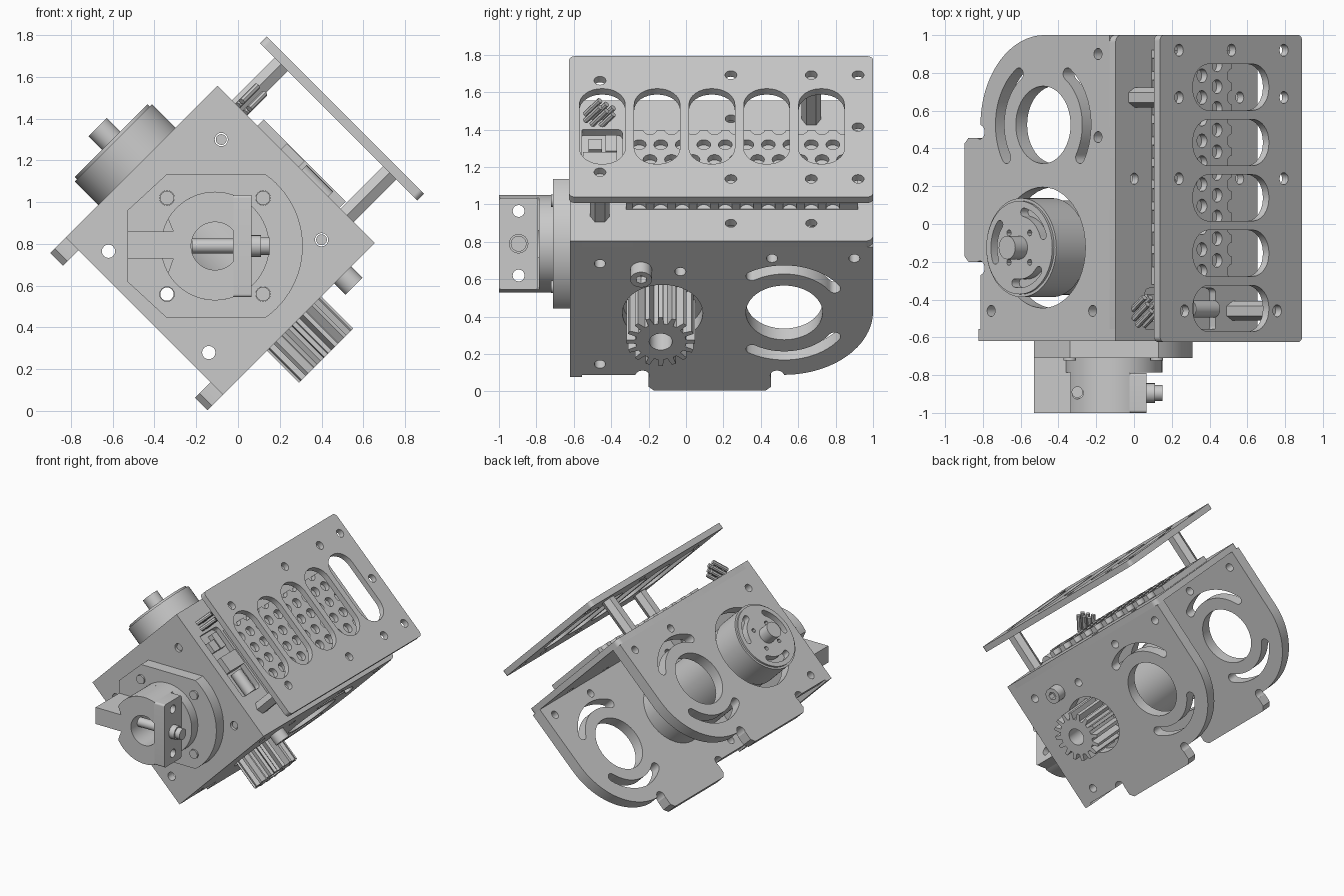
import bpy, bmesh, math
from math import sin, cos, pi, radians
from mathutils import Vector

if "Cube" in bpy.data.objects:
    bpy.data.objects.remove(bpy.data.objects["Cube"])

grey = bpy.data.materials.new("machined grey")
grey.use_nodes = True
grey.diffuse_color = (0.59, 0.59, 0.59, 1)
grey.node_tree.nodes["Principled BSDF"].inputs["Base Color"].default_value = (0.59, 0.59, 0.59, 1)

# The housing is turned 45 degrees about y: U runs up-right, W runs up-left
S = math.sqrt(0.5)
X, Y, Z = Vector((1, 0, 0)), Vector((0, 1, 0)), Vector((0, 0, 1))
U, W = Vector((S, 0, S)), Vector((-S, 0, S))
SIDE, COVER, FRONT, CROSS = (U, Y, W), (Y, W, U), (X, Z, -Y), (Y, Z, X)
TILTED = (Y * 0.8 - U * 0.6, W, U * 0.8 + Y * 0.6)
parts = []


# ---- 2D outlines
def arc(cx, cy, r, a0, a1, n=24):
    return [(cx + r * cos(radians(a0 + (a1 - a0) * i / n)),
             cy + r * sin(radians(a0 + (a1 - a0) * i / n))) for i in range(n + 1)]


def circle(cx, cy, r, n=24):
    return arc(cx, cy, r, 0, 360, n)[:-1]


def rect(x0, x1, y0, y1, r=0):
    if not r:
        return [(x0, y0), (x1, y0), (x1, y1), (x0, y1)]
    return (arc(x0 + r, y0 + r, r, 180, 270, 8) + arc(x1 - r, y0 + r, r, 270, 360, 8)
            + arc(x1 - r, y1 - r, r, 0, 90, 8) + arc(x0 + r, y1 - r, r, 90, 180, 8))


def slot(cx, cy, r, width, a0, a1):
    h = width / 2
    p0, p1 = arc(cx, cy, r, a0, a1, 1)
    return (arc(cx, cy, r + h, a0, a1) + arc(*p1, h, a1, a1 + 180, 8)[1:-1]
            + arc(cx, cy, r - h, a1, a0) + arc(*p0, h, a0 + 180, a0 + 360, 8)[1:-1])


# ---- solids
def add_prism(bm, frame, pts, lo, hi):
    a, b, n = frame
    low = [bm.verts.new(a * p + b * q + n * lo) for p, q in pts]
    top = [bm.verts.new(a * p + b * q + n * hi) for p, q in pts]
    bm.faces.new(low[::-1])
    bm.faces.new(top)
    for i in range(len(pts)):
        j = (i + 1) % len(pts)
        bm.faces.new((low[i], low[j], top[j], top[i]))


def solid(name, frame, *prisms, keep=True):
    bm = bmesh.new()
    for p in prisms:
        add_prism(bm, frame, *p)
    bmesh.ops.recalc_face_normals(bm, faces=bm.faces)
    me = bpy.data.meshes.new(name)
    bm.to_mesh(me)
    bm.free()
    me.materials.append(grey)
    ob = bpy.data.objects.new(name, me)
    bpy.context.collection.objects.link(ob)
    if keep:
        parts.append(ob)
    return ob


def cut(ob, frame, outlines, lo, hi):
    cutter = solid("cutter", frame, *[(o, lo, hi) for o in outlines], keep=False)
    mod = ob.modifiers.new("cut", "BOOLEAN")
    mod.operation, mod.solver, mod.object = "DIFFERENCE", "EXACT", cutter
    mod.use_self = True
    dg = bpy.context.evaluated_depsgraph_get()
    me = bpy.data.meshes.new_from_object(ob.evaluated_get(dg))
    ob.modifiers.clear()
    ob.data = me
    bpy.data.objects.remove(cutter)


AX_U, AX_Y = 0.486, -0.125         # motor axis
NEAR, FAR, T = 0.106, 1.17, 0.085  # housing faces along W, plate thickness
TOP, LID = 1.032, 0.045            # cover face along U, cover thickness

# ---- two side plates with curved rear corner, foot tab and slots
outline = ([(TOP - LID, -0.615), (TOP - LID, 1.0)] + arc(0.5, 0.52, 0.48, 90, 180)
           + [(0.02, 0.455), (-0.07, 0.455), (-0.1, 0.425), (-0.1, -0.17), (-0.07, -0.2),
              (0.02, -0.2), (0.02, -0.615)])
for name, lo, axle_r in (("gear_side_plate", NEAR, 0.215), ("motor_side_plate", FAR - T, 0.32)):
    plate = solid(name, SIDE, (outline, lo, lo + T))
    holes = [circle(0.49, 0.525, 0.205, 48), circle(AX_U, AX_Y, axle_r, 48),
             slot(0.49, 0.525, 0.325, 0.065, 124, 212), slot(0.49, 0.525, 0.325, 0.065, -32, 56),
             circle(0.015, 0.487, 0.037), circle(0.015, -0.233, 0.037)]
    holes += [circle(u, y, 0.03, 16) for u, y in ((0.9, 0.9), (0.9, 0.46), (0.1, -0.46), (0.86, -0.46))]
    if lo == NEAR:
        holes.append(circle(0.8, -0.03, 0.03, 16))
    cut(plate, SIDE, holes, lo - 0.1, lo + T + 0.1)

# ---- front plate and its flange, with a shared bore
CX, CZ = -0.11, 0.79
BOLTS = [(CX + sx * 0.23, CZ + sz * 0.23) for sx in (-1, 1) for sz in (-1, 1)]
BORE = circle(CX, CZ, 0.115, 32)
square = [((u - w) * S, (u + w) * S) for u, w in
          ((0.005, NEAR), (TOP, NEAR), (TOP, FAR), (0.005, FAR))]
front = solid("front_plate", FRONT, (square, 0.555, 0.62))
cut(front, FRONT, [BORE] + [circle(x, z, 0.032, 16) for x, z in
    ((-0.62, 0.765), (-0.14, 0.28), (-0.08, 1.3), (0.4, 0.82), BOLTS[0])], 0.4, 0.8)
solid("front_screws", FRONT, *[(circle(x, z, 0.026, 16), 0.56, 0.605) for x, z in ((-0.08, 1.3), (0.4, 0.82))])

a = math.degrees(math.asin(0.345 / 0.42))
flange = solid("front_flange", FRONT, (arc(CX, CZ, 0.42, -a, a)
               + [(-0.34, 1.135), (-0.53, 0.96), (-0.53, 0.62), (-0.34, 0.445)], 0.62, 0.71))
cut(flange, FRONT, [BORE] + [circle(*b, 0.035, 16) for b in BOLTS], 0.5, 0.8)
solid("flange_screws", FRONT, *[(circle(*b, 0.034, 16), 0.6, 0.722) for b in BOLTS[1:]])

# ---- clamp on the flange: disc, half ring with arm, jaw and bolt
disc = solid("clamp_disc", FRONT, (circle(CX, CZ, 0.26, 64), 0.70, 0.785))
cut(disc, FRONT, [BORE], 0.6, 0.9)
ring = solid("clamp_ring", FRONT, (arc(CX, CZ, 0.26, 70, 150) + [(-0.31, 0.86), (-0.53, 0.86),
             (-0.53, 0.73), (-0.31, 0.73)] + arc(CX, CZ, 0.26, 210, 290), 0.71, 1.0))
jaw = solid("clamp_jaw", CROSS, (rect(-1.0, -0.79, 0.545, 1.035, 0.015), -0.025, 0.065))
cut(ring, FRONT, [BORE], 0.6, 1.1)
cut(ring, (X, Y, Z), [circle(-0.3, -0.89, 0.028, 16)], 0.85, 1.2)
for ob in (ring, jaw):
    cut(ob, CROSS, [circle(-0.895, z, 0.032, 16) for z in (0.62, 0.965)], -0.7, 0.2)
solid("clamp_bolt", CROSS, (circle(-0.895, 0.79, 0.035), -0.22, 0.065),
      (circle(-0.895, 0.79, 0.052), 0.065, 0.11), (circle(-0.895, 0.79, 0.042), 0.11, 0.15))

# ---- top cover, opened at the front for the electronics
cover = solid("top_cover", COVER, (rect(-0.618, 1.0, NEAR, FAR, 0.04), TOP - LID, TOP))
cut(cover, COVER, [circle(y, w, 0.03, 16) for y in (0.24, 0.67) for w in (0.24, 1.03)]
    + [rect(-0.57, -0.34, 0.42, 0.95, 0.03)], 0.8, 1.2)
vent = solid("perforated_deck", COVER, (rect(-0.32, 0.92, 0.345, 0.9), TOP, 1.075))
grid = [circle(-0.25 + 0.115 * i + 0.0575 * (j % 2), 0.34 + 0.113 * j, 0.037, 14)
        for j in range(6) for i in range(10)]
cut(vent, COVER, grid, 1.036, 1.2)
solid("circuit_board", COVER, (rect(-0.58, -0.33, 0.4, 0.97), 0.95, 0.98),
      (rect(-0.55, -0.37, 0.62, 0.74), 0.98, 1.07), (rect(-0.52, -0.45, 0.8, 0.88), 0.98, 1.03),
      (rect(-0.43, -0.37, 0.8, 0.92), 0.98, 1.02))
solid("electronics_cylinder", SIDE, (circle(1.02, -0.45, 0.045), 0.42, 0.6))
base = Y * -0.46 + W * 1.01 + U * 1.09
pa, pb, pn = [base.dot(axis) for axis in TILTED]
solid("header_pins", TILTED, *[(circle(pa + 0.045 * (i - 1), pb + 0.05 * (j - 0.5), 0.016, 8),
                                pn - 0.07, pn + 0.06) for i in range(3) for j in range(2)])

# ---- raised panel with five windows, on hex standoffs
panel = solid("raised_panel", COVER, (rect(-0.625, 1.0, NEAR, FAR, 0.03), 1.32, 1.365))
windows = [rect(-0.57 + 0.293 * i, -0.325 + 0.293 * i, 0.355, 0.925, 0.12) for i in range(5)]
screws = [(y, w) for y in (0.24, 0.67, 0.92) for w in (0.243, 1.028)] + [
    (0.92, 0.635), (-0.46, 0.293), (-0.46, 0.986)]
cut(panel, COVER, windows + [circle(y, w, 0.032, 16) for y, w in screws], 1.25, 1.45)
for y, w in ((0.67, 1.028), (-0.46, 0.293)):
    solid("standoff", COVER, (circle(y, w, 0.052, 6), TOP - 0.02, 1.322))

# ---- motor through the housing
solid("motor_body", SIDE, (circle(AX_U, AX_Y, 0.25, 64), 0.195, 1.2))
bell = solid("motor_bell", SIDE, (circle(AX_U, AX_Y, 0.262, 64), 1.1, 1.345))
bm = bmesh.new()
bm.from_mesh(bell.data)
rim = [e for e in bm.edges if all(v.co.dot(W) > 1.34 for v in e.verts)]
bmesh.ops.bevel(bm, geom=rim, offset=0.015, segments=2, affect="EDGES")
bm.to_mesh(bell.data)
bm.free()
cut(bell, SIDE, [slot(AX_U, AX_Y, 0.19, 0.045, k * 120 + 20, k * 120 + 80) for k in range(3)]
    + [circle(*p, 0.016, 12) for p in arc(AX_U, AX_Y, 0.11, 45, 315, 3)], 1.29, 1.4)
solid("motor_shaft", SIDE, (circle(AX_U, AX_Y, 0.062, 32), 1.3, 1.437))

# ---- drive gear
teeth = 16
profile = []
for k in range(teeth):
    for f, r in ((-0.3, 0.135), (-0.16, 0.184), (0.16, 0.184), (0.3, 0.135)):
        t = 2 * pi * (k + f) / teeth
        profile.append((AX_U + r * cos(t), AX_Y - 0.01 + r * sin(t)))
gear = solid("drive_gear", SIDE, (profile, -0.11, 0.2))
cut(gear, SIDE, [circle(AX_U, AX_Y - 0.01, 0.062, 32)], -0.2, 0.15)

# ---- socket screw beside the gear
screw = solid("socket_screw", SIDE, (circle(0.815, -0.24, 0.058), 0.03, 0.12))
cut(screw, SIDE, [circle(0.815, -0.24, 0.03, 6)], 0, 0.08)

# ---- shading
bpy.ops.object.select_all(action="DESELECT")
for ob in parts:
    ob.select_set(True)
bpy.context.view_layer.objects.active = parts[0]
bpy.ops.object.shade_smooth_by_angle(angle=radians(30))
